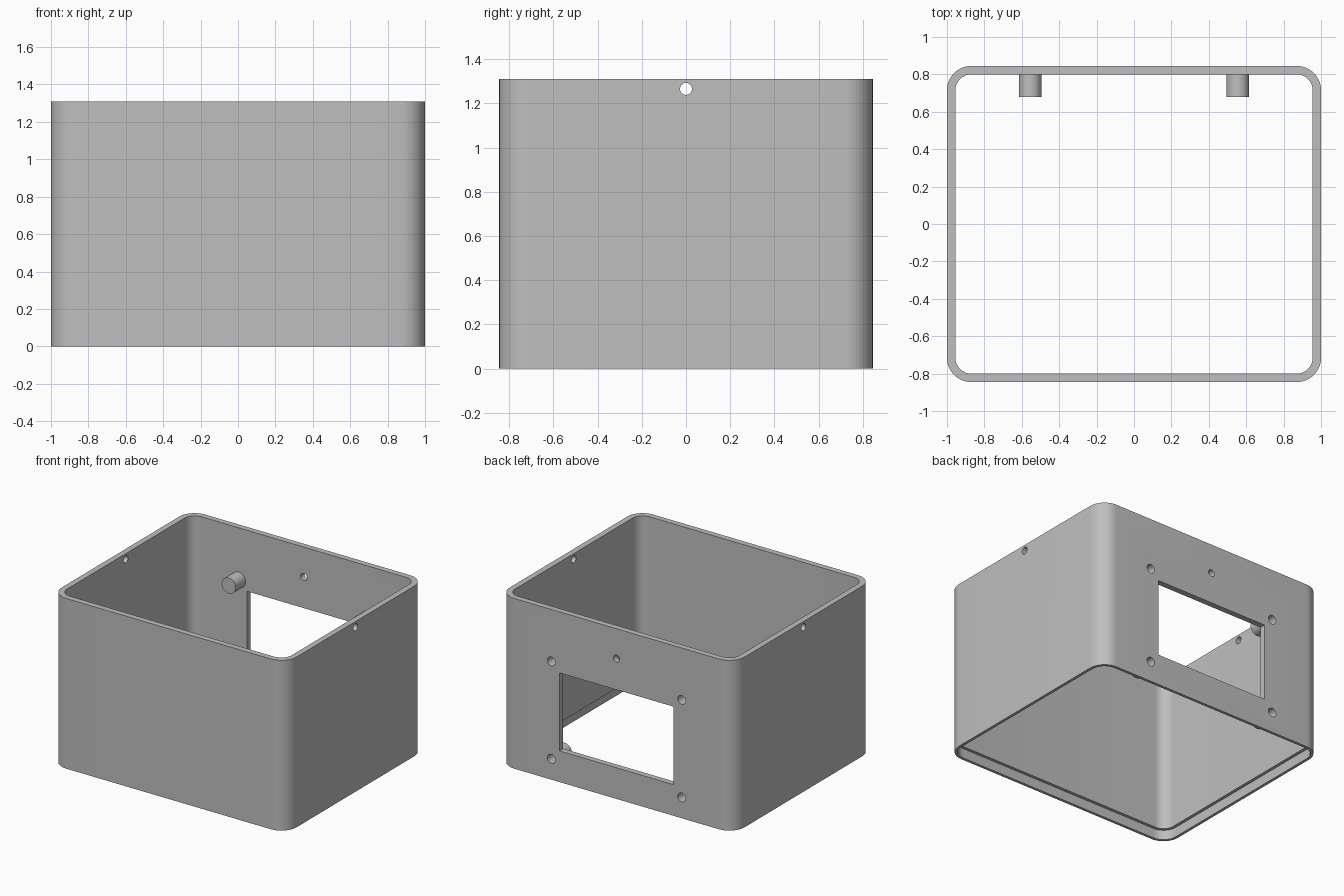
import bpy
import bmesh
from math import cos, sin, pi, radians
from mathutils import Matrix

cube = bpy.data.objects.get("Cube")
if cube:
    bpy.data.objects.remove(cube, do_unlink=True)

HALF_X, HALF_Y, HEIGHT = 1.0, 0.845, 1.31
WALL, LIP, LIP_HEIGHT, RADIUS = 0.045, 0.022, 0.075, 0.13
CORNER_STEPS = 12

grey = bpy.data.materials.new("plain grey")
grey.use_nodes = True
colour = (0.52, 0.52, 0.52, 1)
grey.diffuse_color = colour
grey.node_tree.nodes["Principled BSDF"].inputs["Base Color"].default_value = colour


def make_object(name, bm):
    bmesh.ops.recalc_face_normals(bm, faces=bm.faces)
    mesh = bpy.data.meshes.new(name)
    bm.to_mesh(mesh)
    bm.free()
    mesh.materials.append(grey)
    obj = bpy.data.objects.new(name, mesh)
    bpy.context.collection.objects.link(obj)
    return obj


def cylinder(name, centre, radius, depth, axis):
    bm = bmesh.new()
    turn = Matrix.Rotation(pi / 2, 4, "Y" if axis == "X" else "X")
    bmesh.ops.create_cone(bm, cap_ends=True, segments=40, radius1=radius,
                          radius2=radius, depth=depth,
                          matrix=Matrix.Translation(centre) @ turn)
    return make_object(name, bm)


def box(name, centre, size):
    bm = bmesh.new()
    bmesh.ops.create_cube(bm, size=1, matrix=Matrix.Translation(centre)
                          @ Matrix.Diagonal((*size, 1)))
    return make_object(name, bm)


def cut(obj, cutters):
    for cutter in cutters:
        mod = obj.modifiers.new("cut", "BOOLEAN")
        mod.operation = "DIFFERENCE"
        mod.solver = "EXACT"
        mod.object = cutter
    bpy.context.view_layer.update()
    graph = bpy.context.evaluated_depsgraph_get()
    mesh = bpy.data.meshes.new_from_object(obj.evaluated_get(graph))
    obj.modifiers.clear()
    obj.data = mesh


def rounded_ring(bm, inset, z):
    r = RADIUS - inset
    verts = []
    for quarter, (sx, sy) in enumerate([(1, 1), (-1, 1), (-1, -1), (1, -1)]):
        for i in range(CORNER_STEPS + 1):
            a = (quarter + i / CORNER_STEPS) * pi / 2
            verts.append(bm.verts.new((sx * (HALF_X - RADIUS) + r * cos(a),
                                       sy * (HALF_Y - RADIUS) + r * sin(a), z)))
    return verts


# Open rounded shell with a rebate around the bottom opening
bm = bmesh.new()
section = [(0, 0), (0, HEIGHT), (WALL, HEIGHT), (WALL, LIP_HEIGHT),
           (LIP, LIP_HEIGHT), (LIP, 0)]
rings = [rounded_ring(bm, inset, z) for inset, z in section]
for a, b in zip(rings, rings[1:] + rings[:1]):
    for i in range(len(a)):
        j = (i + 1) % len(a)
        bm.faces.new((a[i], a[j], b[j], b[i]))
shell = make_object("enclosure_shell", bm)

# Blind screw holes at the four back corners, each with a standoff inside
SCREW_X, BOSS_END = 0.555, 0.68
BOSS_BACK = HALF_Y - WALL / 2
screw_holes, standoffs = [], []
for side, x in (("left", SCREW_X), ("right", -SCREW_X)):
    for level, z in (("lower", 0.16), ("upper", 0.91)):
        hole = cylinder("screw_cutter", (x, 0.81, z), 0.034, 0.22, "Y")
        boss = cylinder(f"standoff_{level}_{side}",
                        (x, (BOSS_END + BOSS_BACK) / 2, z),
                        0.06, BOSS_BACK - BOSS_END, "Y")
        cut(boss, [hole])
        screw_holes.append(hole)
        standoffs.append(boss)

# Back window, small back hole, and one hole through both side walls
window = box("window_cutter", (0, HALF_Y, 0.54), (0.97, 0.3, 0.6))
back_hole = cylinder("back_hole_cutter", (0, HALF_Y, 1.08), 0.027, 0.3, "Y")
side_hole = cylinder("side_hole_cutter", (0, 0, 1.265), 0.027, 2.4, "X")
cutters = screw_holes + [window, back_hole, side_hole]
cut(shell, cutters)
for cutter in cutters:
    bpy.data.objects.remove(cutter, do_unlink=True)

# Smooth the round surfaces, keep edges sharp
bpy.ops.object.select_all(action="DESELECT")
for obj in [shell] + standoffs:
    obj.select_set(True)
bpy.context.view_layer.objects.active = shell
bpy.ops.object.shade_smooth_by_angle(angle=radians(30))
